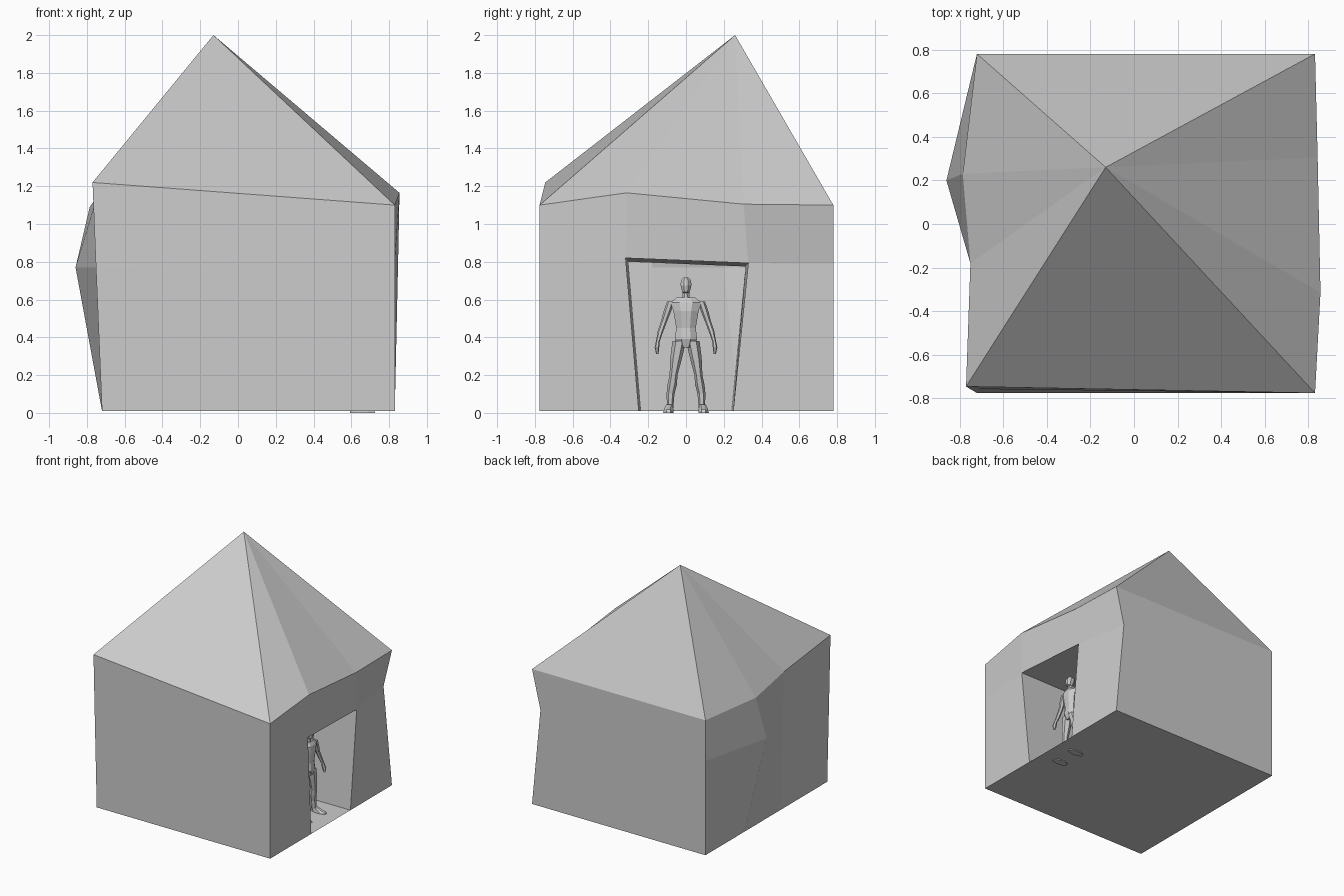
import bpy, math


def make(name, verts, faces):
    me = bpy.data.meshes.new(name)
    me.from_pydata(verts, [], faces)
    me.update()
    ob = bpy.data.objects.new(name, me)
    bpy.context.collection.objects.link(ob)
    return ob


# Wall columns, counter-clockwise from above: (base xy), (middle xyz), (eave xyz)
G = 0.01
columns = [
    ((-.72, -.775), (-.752, -.756, .77), (-.77, -.745, 1.22)),   # front left corner
    ((.83, -.775), (.83, -.775, .80), (.83, -.775, 1.10)),       # front right corner
    ((.83, -.25), (.848, -.32, .82), (.855, -.315, 1.165)),      # door, front side
    ((.83, .25), (.83, .33, .793), (.842, .305, 1.105)),         # door, back side
    ((.83, .78), (.755, .78, .79), (.83, .78, 1.10)),            # back right corner
    ((-.72, .78), (-.72, .78, .77), (-.72, .78, 1.10)),          # back left corner
    ((-.72, .28), (-.86, .20, .77), (-.785, .23, 1.09)),         # bulge in left wall
    ((-.72, -.18), (-.738, -.18, .77), (-.75, -.18, 1.135)),
]
n = len(columns)
DOOR = 2
verts = [(b[0], b[1], G) for b, m, t in columns]
verts += [m for b, m, t in columns] + [t for b, m, t in columns]
faces = [tuple(reversed(range(n)))]
for row in range(2):
    for i in range(n):
        j = (i + 1) % n
        if row == 0 and i == DOOR:
            continue
        faces.append((row * n + i, row * n + j, (row + 1) * n + j, (row + 1) * n + i))

# Doorway passage running inward, slightly narrower at its end
outer = [DOOR, DOOR + 1, n + DOOR + 1, n + DOOR]
k = len(verts)
verts += [(-.68, -.238, G + .002), (-.68, .24, G + .002), (-.68, .315, .775), (-.68, -.305, .80)]
for a in range(4):
    b = (a + 1) % 4
    faces.append((outer[a], outer[b], k + b, k + a))
make("walls_with_doorway", verts, faces)

# Pointed roof
eave = [c[2] for c in columns]
make("roof", eave + [(-.13, .26, 2.0)], [(i, (i + 1) % n, n) for i in range(n)])


# Small standing figure, built from lofted rings (x, y, z, half depth, half width)
def loft(name, rings, sides=8, mirror=1):
    vs, fs = [], []
    for x, y, z, rx, ry in rings:
        for s in range(sides):
            a = 2 * math.pi * (s + .5) / sides
            vs.append((x + rx * math.cos(a), mirror * y + ry * math.sin(a), z))
    for r in range(len(rings) - 1):
        for s in range(sides):
            t = (s + 1) % sides
            fs.append((r * sides + s, r * sides + t, (r + 1) * sides + t, (r + 1) * sides + s))
    fs.append(tuple(reversed(range(sides))))
    fs.append(tuple(range(len(vs) - sides, len(vs))))
    return make(name, vs, fs)


X = .63
loft("torso", [(X, 0, .345, .03, .035), (X, 0, .39, .045, .064), (X, 0, .45, .038, .056),
               (X, 0, .54, .05, .072), (X, 0, .585, .042, .09), (X, 0, .612, .025, .05)])
loft("head", [(X, 0, .60, .02, .022), (X, 0, .635, .02, .02), (X + .012, 0, .64, .028, .021),
              (X + .006, 0, .675, .04, .031), (X, 0, .70, .037, .029), (X, 0, .717, .016, .014)])
for side, m in (("left", 1), ("right", -1)):
    loft(side + "_leg", [(X - .012, .084, .02, .019, .016), (X - .015, .082, .10, .024, .021),
                         (X - .012, .073, .15, .03, .025), (X, .066, .20, .024, .021),
                         (X, .052, .29, .034, .031), (X, .036, .38, .04, .036)], 6, m)
    loft(side + "_foot", [(.66, .093, 0, .072, .03), (.655, .092, .018, .068, .027),
                          (.625, .087, .045, .028, .019)], 8, m)
    loft(side + "_arm", [(X + .022, .147, .385, .013, .010), (X + .01, .136, .43, .017, .015),
                         (X, .116, .485, .018, .016), (X, .098, .54, .022, .020),
                         (X, .082, .59, .022, .018)], 6, m)
    loft(side + "_hand", [(X + .035, .152, .312, .007, .006), (X + .032, .154, .345, .018, .012),
                          (X + .024, .148, .388, .013, .010)], 6, m)
